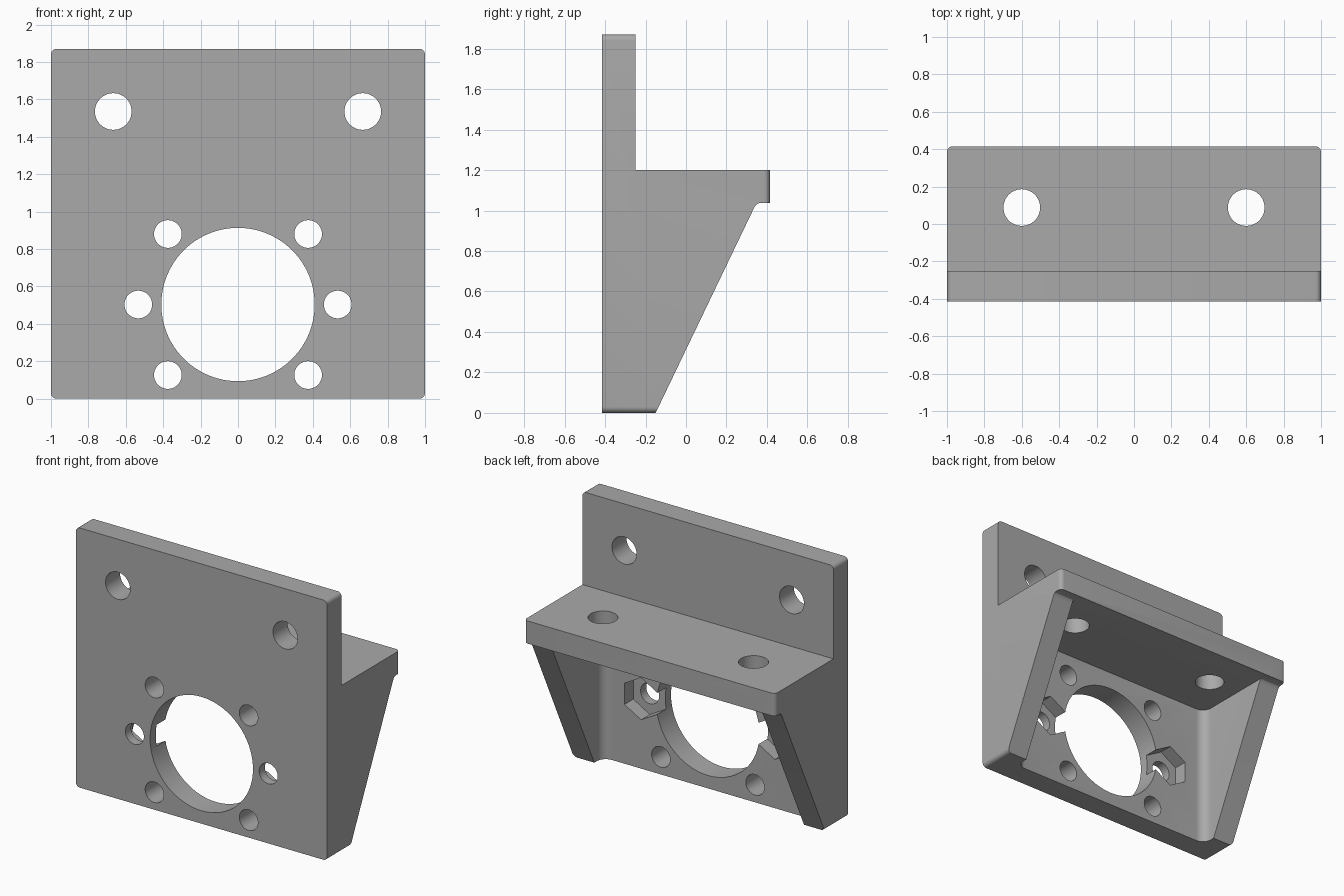
import bpy, bmesh, math
from mathutils import Matrix

default = bpy.data.objects.get("Cube")
if default:
    bpy.data.objects.remove(default, do_unlink=True)

grey = bpy.data.materials.new("mid_grey")
grey.use_nodes = True
colour = (0.4, 0.4, 0.4, 1)
grey.diffuse_color = colour
grey.node_tree.nodes["Principled BSDF"].inputs["Base Color"].default_value = colour

HEIGHT, FRONT, BACK = 1.87, -0.415, 0.415
PLATE_BACK, SHELF_UNDER, WALL_IN = -0.25, 1.037, 0.835
BORE_Z = 0.503


def make_object(name, bm):
    bmesh.ops.recalc_face_normals(bm, faces=bm.faces)
    mesh = bpy.data.meshes.new(name)
    bm.to_mesh(mesh)
    bm.free()
    obj = bpy.data.objects.new(name, mesh)
    bpy.context.collection.objects.link(obj)
    obj.data.materials.append(grey)
    return obj


def bevel(bm, rule, radius, segments=6):
    edges = [e for e in bm.edges if rule(*(v.co for v in e.verts))]
    bmesh.ops.bevel(bm, geom=edges, offset=radius, segments=segments,
                    profile=0.5, affect='EDGES')


def cylinder(name, location, radius, depth, along_y=True, sides=48):
    bm = bmesh.new()
    bmesh.ops.create_cone(bm, cap_ends=True, segments=sides,
                          radius1=radius, radius2=radius, depth=depth)
    turn = Matrix.Rotation(math.pi / 2, 4, 'X') if along_y else Matrix()
    bm.transform(Matrix.Translation(location) @ turn)
    return make_object(name, bm)


# Bracket body: side profile extruded across the width
profile = [(FRONT, 0), (-0.15, 0), (0.335, 1.01), (0.342, 1.023), (0.352, 1.033),
           (0.365, SHELF_UNDER), (BACK, SHELF_UNDER), (BACK, 1.2),
           (PLATE_BACK, 1.2), (PLATE_BACK, HEIGHT), (FRONT, HEIGHT)]
bm = bmesh.new()
face = bm.faces.new([bm.verts.new((-1, y, z)) for y, z in profile])
extruded = bmesh.ops.extrude_face_region(bm, geom=[face])["geom"]
bmesh.ops.translate(bm, vec=(2, 0, 0),
                    verts=[g for g in extruded if isinstance(g, bmesh.types.BMVert)])


def outer_corner(a, b):
    if abs(a.x - b.x) > 0.01:
        return False
    ends = any(abs(a.z - h) < 0.001 and abs(b.z - h) < 0.001 for h in (0, HEIGHT))
    return ends or (abs(a.y - BACK) < 0.001 and abs(b.y - BACK) < 0.001)


bevel(bm, outer_corner, 0.03)
bracket = make_object("bracket", bm)

# Open space between the side gussets, rounded where they meet the plate
bm = bmesh.new()
bmesh.ops.create_cube(bm, size=1)
bm.transform(Matrix.Translation((0, PLATE_BACK + 0.5, SHELF_UNDER - 1))
             @ Matrix.Diagonal((2 * WALL_IN, 1, 2, 1)))
bevel(bm, lambda a, b: abs(a.z - b.z) > 1 and a.y < 0, 0.07, 8)
cutters = [make_object("gusset_space", bm)]

# Large bore
cutters.append(cylinder("bore", (0, -0.3, BORE_Z), 0.41, 0.6, sides=96))

# Mirrored holes and nut pockets
for side in (-1, 1):
    cutters.append(cylinder("plate_hole", (side * 0.667, -0.3, 1.535), 0.098, 0.6))
    cutters.append(cylinder("shelf_hole", (side * 0.6, 0.088, 1.1), 0.098, 0.6, False))
    for x, dz in ((0.375, -0.377), (0.375, 0.377), (0.533, 0)):
        cutters.append(cylinder("screw_hole", (side * x, -0.3, BORE_Z + dz), 0.074, 0.6))
    cutters.append(cylinder("nut_pocket", (side * 0.533, -0.25, BORE_Z), 0.152, 0.2, sides=6))

# Cut everything out of the body
bpy.context.view_layer.objects.active = bracket
for cutter in cutters:
    cutter.hide_render = True
    mod = bracket.modifiers.new(cutter.name, 'BOOLEAN')
    mod.operation = 'DIFFERENCE'
    mod.solver = 'EXACT'
    mod.object = cutter
    bpy.ops.object.modifier_apply(modifier=mod.name)
for cutter in cutters:
    bpy.data.objects.remove(cutter, do_unlink=True)

bpy.ops.object.select_all(action='DESELECT')
bracket.select_set(True)
bpy.ops.object.shade_smooth_by_angle(angle=math.radians(25))
